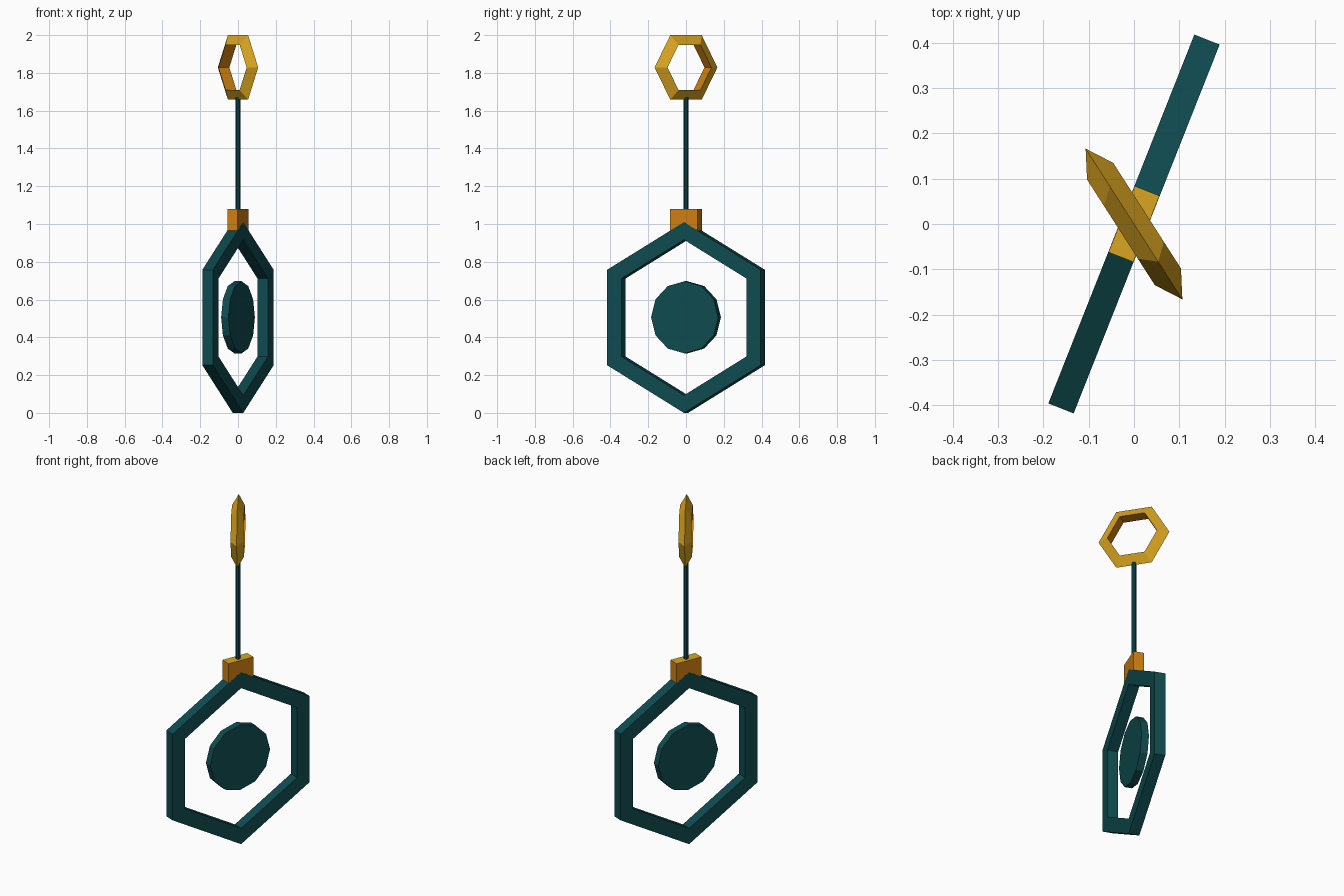
import bpy, bmesh, math
from mathutils import Matrix

if "Cube" in bpy.data.objects:
    bpy.data.objects.remove(bpy.data.objects["Cube"])


def material(name, rgb):
    m = bpy.data.materials.new(name)
    m.diffuse_color = (*rgb, 1.0)
    m.use_nodes = True
    m.node_tree.nodes["Principled BSDF"].inputs["Base Color"].default_value = m.diffuse_color
    return m


TEAL = material("dark_teal", (0.0044, 0.0704, 0.0782))
GOLD = material("gold", (0.701, 0.376, 0.0144))
ORANGE = material("deep_orange", (0.631, 0.216, 0.0052))

BODY_TURN = math.radians(68.4)
RING_TURN = math.radians(-57.3)


def finish(name, bm, mats, z, turn=0.0, rule=None):
    """Store the mesh, turn it about z and colour its faces by a rule."""
    bmesh.ops.recalc_face_normals(bm, faces=bm.faces)
    bm.normal_update()
    for f in bm.faces:
        f.material_index = rule(f) if rule else 0
    mesh = bpy.data.meshes.new(name)
    bm.to_mesh(mesh)
    bm.free()
    for m in mats:
        mesh.materials.append(m)
    ob = bpy.data.objects.new(name, mesh)
    ob.location.z = z
    ob.rotation_euler.z = turn
    bpy.context.collection.objects.link(ob)
    return ob


def swept_ring(sides, section, start):
    """Sweep a closed (radius, y) section around the local y axis."""
    bm = bmesh.new()
    loops = []
    for i in range(sides):
        a = start + math.tau * i / sides
        loops.append([bm.verts.new((r * math.cos(a), y, r * math.sin(a))) for r, y in section])
    n = len(section)
    for i in range(sides):
        p, q = loops[i], loops[(i + 1) % sides]
        for j in range(n):
            k = (j + 1) % n
            bm.faces.new((p[j], p[k], q[k], q[j]))
    return bm


def cylinder(sides, radius, depth, matrix):
    bm = bmesh.new()
    bmesh.ops.create_cone(bm, cap_ends=True, segments=sides, radius1=radius,
                          radius2=radius, depth=depth, matrix=matrix)
    return bm


# Large hexagonal frame, point up
square = [(0.505, -0.03), (0.505, 0.03), (0.412, 0.03), (0.412, -0.03)]
finish("hexagon_frame", swept_ring(6, square, math.pi / 2), [TEAL], 0.505, BODY_TURN)

# Floating twelve-sided disc in the middle
finish("center_disc", cylinder(12, 0.191, 0.041, Matrix.Rotation(math.pi / 2, 4, 'X')),
       [TEAL], 0.506, BODY_TURN)

# Collar block with a gold top and orange sides
bm = bmesh.new()
bmesh.ops.create_cube(bm, size=1.0, matrix=Matrix.Diagonal((0.157, 0.059, 0.12, 1.0)))
finish("collar_block", bm, [ORANGE, GOLD], 1.02, BODY_TURN,
       lambda f: 1 if f.normal.z > 0.5 else 0)

# Thin rod from collar to ring
finish("rod", cylinder(8, 0.0125, 0.61, Matrix.Identity(4)), [TEAL], 1.365)

# Top ring with a triangular section, gold outside and orange inner band
R, r = 0.158, 0.0395
triangle = [(R + r * math.cos(a), r * math.sin(a))
            for a in (0.0, math.tau / 3, 2 * math.tau / 3)]
finish("top_ring", swept_ring(6, triangle, 0.0), [GOLD, ORANGE], 1.829, RING_TURN,
       lambda f: 1 if abs(f.normal.y) < 0.1 else 0)
